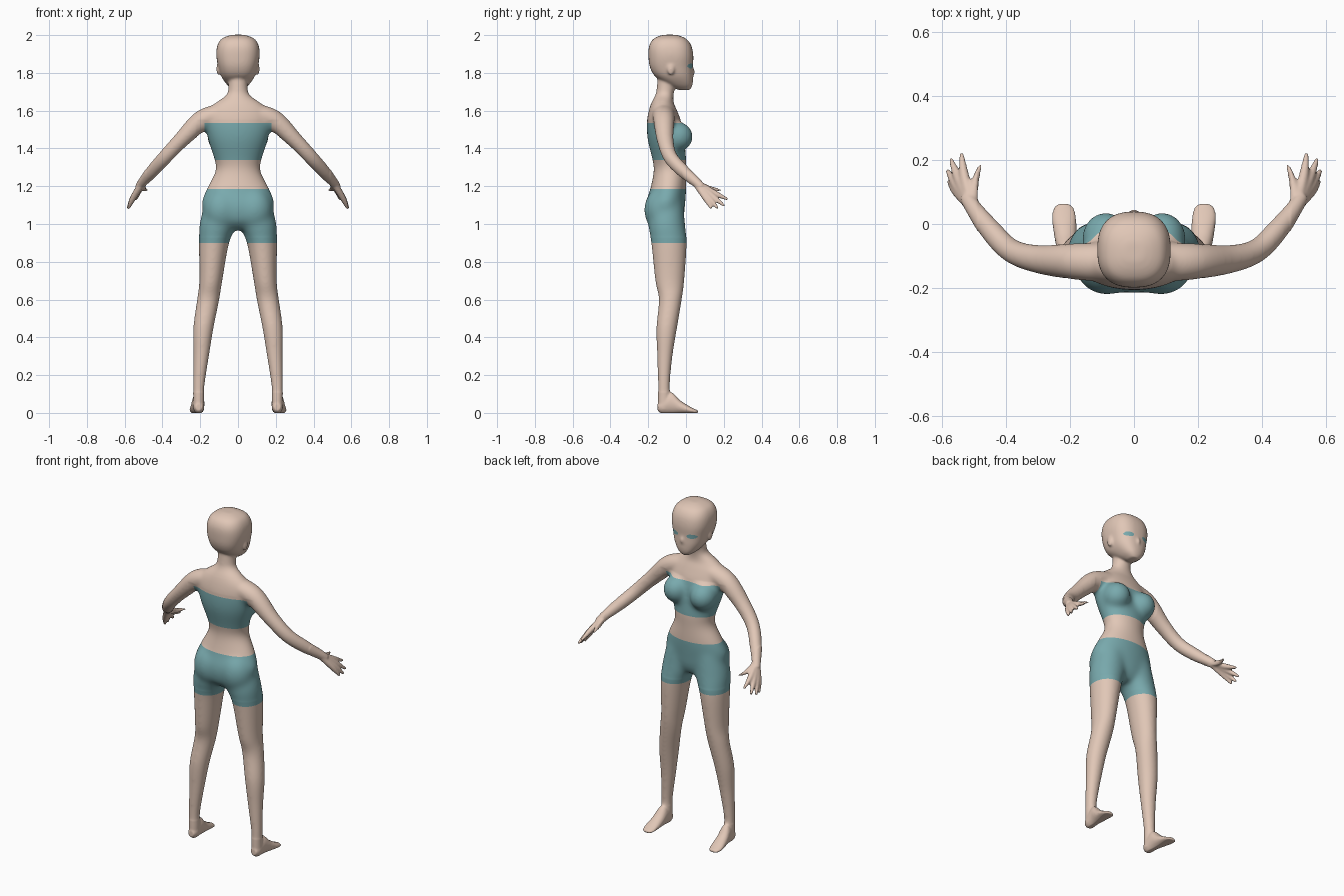
import bpy, bmesh, math
from mathutils import Vector, Matrix

cube = bpy.data.objects.get("Cube")
if cube:
    bpy.data.objects.remove(cube, do_unlink=True)

X, Y, Z = Vector((1, 0, 0)), Vector((0, 1, 0)), Vector((0, 0, 1))
bm = bmesh.new()


def material(name, rgb):
    m = bpy.data.materials.new(name)
    m.use_nodes = True
    m.diffuse_color = (*rgb, 1)
    m.node_tree.nodes["Principled BSDF"].inputs["Base Color"].default_value = (*rgb, 1)
    return m


def resample(rows, steps=6):
    """Catmull-Rom curve through rows of x, y, z, half width, half depth."""
    pts = [rows[0]] + list(rows) + [rows[-1]]
    out = []
    for i in range(1, len(pts) - 2):
        for k in range(steps):
            t = k / steps
            out.append([0.5 * (2 * b + (c - a) * t + (2 * a - 5 * b + 4 * c - d) * t ** 2
                               + (3 * b - a - 3 * c + d) * t ** 3)
                        for a, b, c, d in zip(*pts[i - 1:i + 3])])
    return out + [list(rows[-1])]


def loft(rows, axis=None, side=1, sides=32, square=2):
    """Closed tube of (super)elliptical rings, square to the path or to a fixed axis."""
    pts = resample(rows)
    rings = []
    for i, (x, y, z, a, b) in enumerate(pts):
        ahead, behind = pts[min(i + 1, len(pts) - 1)], pts[max(i - 1, 0)]
        n = axis or (Vector(ahead[:3]) - Vector(behind[:3])).normalized()
        u = n.cross(Y if axis == Z else Z).normalized()
        v = n.cross(u)
        ring = []
        for k in range(sides):
            c, s = [math.copysign(abs(w) ** (2 / square), w)
                    for w in (math.cos(math.tau * k / sides), math.sin(math.tau * k / sides))]
            p = Vector((x, y, z)) + u * a * c + v * b * s
            p.x *= side
            ring.append(bm.verts.new(p))
        rings.append(ring)
    faces = [bm.faces.new(rings[0]), bm.faces.new(rings[-1])]
    for r, s in zip(rings, rings[1:]):
        for k in range(sides):
            j = (k + 1) % sides
            faces.append(bm.faces.new((r[k], r[j], s[j], s[k])))
    bmesh.ops.recalc_face_normals(bm, faces=faces)


def blob(centre, radii):
    bmesh.ops.create_icosphere(bm, subdivisions=4, radius=1,
                               matrix=Matrix.Translation(centre) @ Matrix.Diagonal((*radii, 1)))


# Torso and neck
loft([(0, -.10, .97, .05, .06), (0, -.11, 1.02, .15, .096), (0, -.11, 1.1, .194, .105),
      (0, -.095, 1.18, .17, .096), (0, -.085, 1.28, .12, .086), (0, -.088, 1.34, .126, .09),
      (0, -.107, 1.45, .16, .097), (0, -.116, 1.54, .178, .091), (0, -.122, 1.6, .165, .075),
      (0, -.124, 1.645, .115, .058), (0, -.115, 1.68, .066, .049), (0, -.108, 1.71, .052, .048),
      (0, -.1, 1.78, .05, .05)], Z)

# Head
loft([(0, -.008, 1.708, .022, .028), (0, -.03, 1.735, .056, .064), (0, -.062, 1.78, .088, .1),
      (0, -.077, 1.83, .104, .114), (0, -.08, 1.89, .115, .119), (0, -.083, 1.94, .111, .113),
      (0, -.085, 1.975, .093, .093), (0, -.086, 1.993, .063, .063), (0, -.086, 2.002, .03, .03)],
     Z, square=2.5)
blob((0, .034, 1.805), (.012, .013, .024))
blob((0, .026, 1.762), (.022, .014, .009))

for s in (1, -1):
    # Ears, bust and seat
    blob((s * .104, -.08, 1.82), (.011, .02, .032))
    blob((s * .088, -.044, 1.462), (.076, .082, .08))
    blob((s * .085, -.128, 1.075), (.1, .094, .12))

    # Leg
    loft([(.085, -.1, 1.12, .09, .085), (.104, -.102, 1.0, .1, .098), (.127, -.09, .9, .08, .094),
          (.144, -.086, .7, .061, .077), (.158, -.083, .6, .059, .061), (.183, -.102, .45, .054, .055),
          (.195, -.112, .3, .042, .041), (.207, -.117, .15, .031, .032),
          (.208, -.115, .07, .029, .034), (.208, -.115, .02, .029, .033)], Z, s)

    # Foot
    loft([(.208, -.15, .03, .018, .02), (.208, -.125, .036, .029, .04), (.21, -.08, .053, .032, .057),
          (.215, -.03, .031, .036, .035), (.219, .02, .015, .038, .019), (.22, .052, .007, .031, .011),
          (.22, .064, .006, .014, .009)], Y, s)

    # Arm
    loft([(.08, -.12, 1.585, .062, .055), (.19, -.117, 1.548, .057, .056), (.3, -.11, 1.445, .045, .043),
          (.385, -.083, 1.355, .038, .039), (.45, -.018, 1.283, .035, .036),
          (.505, .055, 1.22, .026, .026), (.525, .085, 1.193, .022, .021)], None, s)

    # Fingers fan out from the wrist and fuse into the palm
    for knuckle, tip in [((.53, .145, 1.167), (.54, .222, 1.13)),
                         ((.547, .138, 1.15), (.574, .204, 1.095)),
                         ((.556, .122, 1.139), (.584, .168, 1.082)),
                         ((.556, .104, 1.136), (.58, .135, 1.082))]:
        loft([(.503, .048, 1.222, .018, .018), (*knuckle, .016, .016), (*tip, .007, .007)],
             None, s, 16)
    loft([(.508, .06, 1.212, .02, .018), (.498, .125, 1.188, .015, .014),
          (.477, .192, 1.178, .007, .007)], None, s, 16)

# Fuse every part into one skin
mesh = bpy.data.meshes.new("figure_parts")
bm.to_mesh(mesh)
bm.free()
figure = bpy.data.objects.new("figure", mesh)
bpy.context.collection.objects.link(figure)
remesh = figure.modifiers.new("Fuse", "REMESH")
remesh.mode = "VOXEL"
remesh.voxel_size = .005
fused = bpy.data.meshes.new_from_object(figure.evaluated_get(bpy.context.evaluated_depsgraph_get()))
figure.modifiers.clear()
figure.data = fused
fused.name = "figure"
bpy.data.meshes.remove(mesh)
fused.materials.clear()
fused.materials.append(material("skin", (.75, .57, .47)))
fused.materials.append(material("muted teal", (.19, .4, .42)))

bm = bmesh.new()
bm.from_mesh(fused)


def relax(verts, times):
    for _ in range(times):
        bmesh.ops.smooth_vert(bm, verts=verts, factor=.5,
                              use_axis_x=True, use_axis_y=True, use_axis_z=True)


# Soften the trunk most, then the limbs, and the hands, feet and face lightly
relax(bm.verts[:], 4)
relax([v for v in bm.verts if abs(v.co.x) < .49 and .11 < v.co.z < 1.71], 25)
relax([v for v in bm.verts if abs(v.co.x) < .22 and .93 < v.co.z < 1.55], 50)
relax([v for v in bm.verts if abs(v.co.x) < .49 and v.co.z > 1.64], 8)
for v in bm.verts:
    v.co.z = max(v.co.z, 0)

# Clean garment edges
for height in (.9, 1.185, 1.34, 1.535):
    bmesh.ops.bisect_plane(bm, geom=bm.verts[:] + bm.edges[:] + bm.faces[:], dist=1e-5,
                           plane_co=Z * height, plane_no=Z)
for x in (-.178, .178):
    near = [f for f in bm.faces if 1.4 < f.calc_center_median().z < 1.6]
    geom = near + list({e for f in near for e in f.edges}) + list({v for f in near for v in f.verts})
    bmesh.ops.bisect_plane(bm, geom=geom, dist=1e-5, plane_co=X * x, plane_no=X)


# Finer faces round the eyes
def eye_distance(p):
    if p.y < -.04:
        return 9
    return math.hypot((abs(p.x) - .055) / .027, (p.z - 1.837) / .013)


near = {e for f in bm.faces if eye_distance(f.calc_center_median()) < 1.5 for e in f.edges}
bmesh.ops.subdivide_edges(bm, edges=list(near), cuts=2, use_grid_fill=True)

# Colour the top, shorts and eyes
for f in bm.faces:
    p = f.calc_center_median()
    top = 1.34 < p.z < 1.535 and abs(p.x) < .178
    shorts = .9 < p.z < 1.185 and abs(p.x) < .3
    f.material_index = int(top or shorts or eye_distance(p) < 1)
    f.smooth = True

bm.to_mesh(fused)
bm.free()
